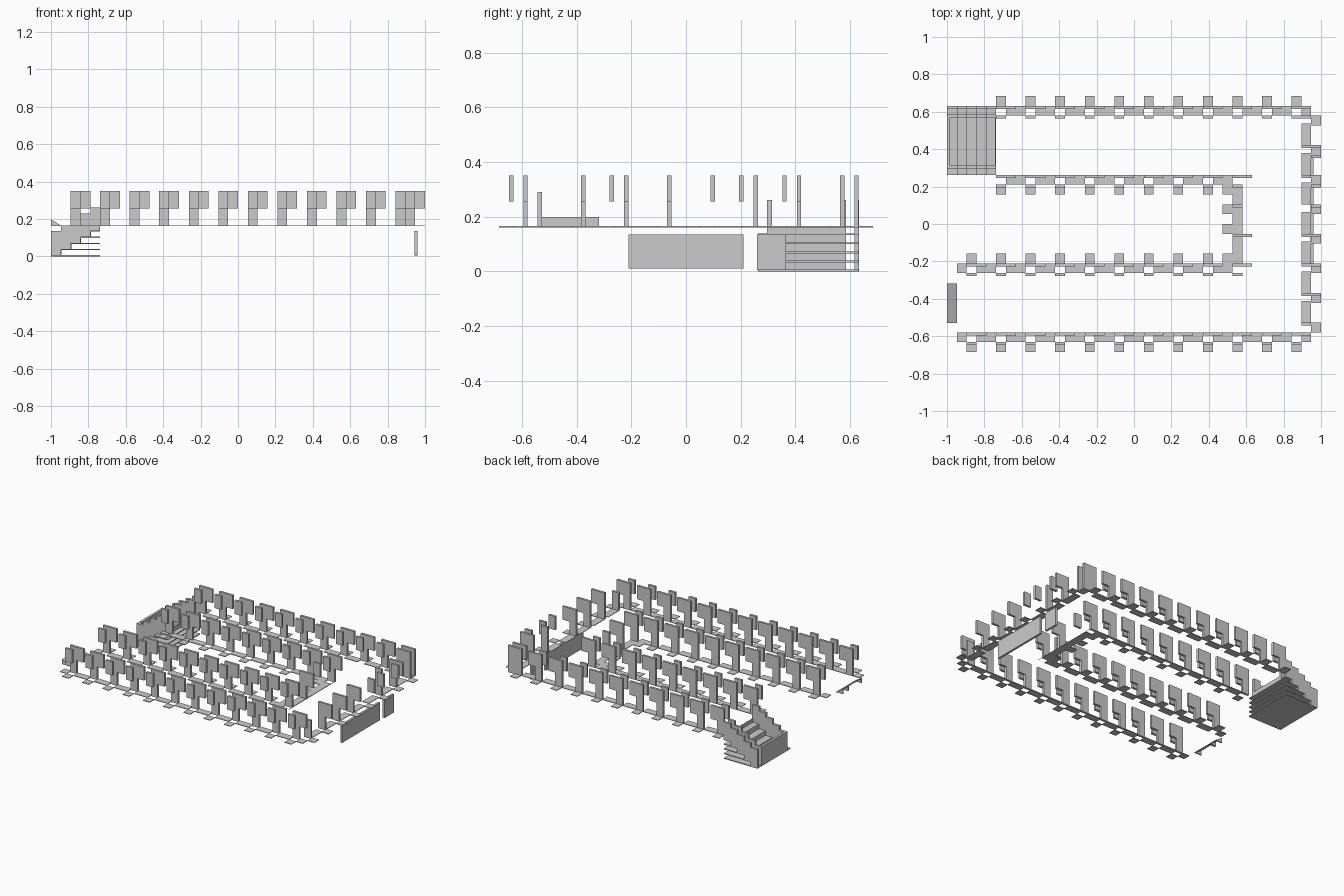
import bpy, bmesh
from mathutils import Matrix, Vector

if "Cube" in bpy.data.objects:
    bpy.data.objects.remove(bpy.data.objects["Cube"])

U = 2 / 38          # grid unit
T = 0.016           # panel thickness
Z0, Z1, Z2 = 0.163, 0.255, 0.35   # floor, underside of raised panels, top


def make(name, boxes):
    """One object from a list of (x0, x1, y0, y1, z0, z1) boxes."""
    bm = bmesh.new()
    for x0, x1, y0, y1, z0, z1 in boxes:
        m = Matrix.Translation(((x0 + x1) / 2, (y0 + y1) / 2, (z0 + z1) / 2))
        m = m @ Matrix.Diagonal((x1 - x0, y1 - y0, z1 - z0, 1))
        bmesh.ops.create_cube(bm, size=1, matrix=m)
    finish(name, bm)


def finish(name, bm):
    me = bpy.data.meshes.new(name)
    bm.to_mesh(me)
    bm.free()
    bpy.context.collection.objects.link(bpy.data.objects.new(name, me))


def prism(name, pts, spans):
    """Extrude an x-z profile across each (y0, y1) span."""
    bm = bmesh.new()
    for y0, y1 in spans:
        a = [bm.verts.new((x, y0, z)) for x, z in pts]
        b = [bm.verts.new((x, y1, z)) for x, z in pts]
        bm.faces.new(a)
        bm.faces.new(b[::-1])
        for i in range(len(pts)):
            bm.faces.new((a[i - 1], a[i], b[i], b[i - 1]))
    bmesh.ops.recalc_face_normals(bm, faces=bm.faces)
    finish(name, bm)


def long_wall(name, ytop, k0, k1, xa, xb, side):
    """Walkway along x; side is the direction of the outer floor squares."""
    ybot = ytop - U
    floor = [(xa, xb, ytop - T, ytop, Z0 - .002, Z0 + .002)]
    tall, raised = [], []
    x = xa
    for k in range(k0, k1 + 1):
        s = -1 + (2 + 3 * k) * U
        # the floor is open beside each raised panel
        if s > x:
            floor.append((x, s, ybot, ytop - T, Z0 - .002, Z0 + .002))
        x = s + U
        sq = (ytop, ytop + U) if side > 0 else (ybot - U, ybot)
        floor.append((s, s + U, *sq, Z0 - .002, Z0 + .002))
        tall.append((s, s + U, ytop - T, ytop, Z0, Z2))
        # upper arm beside the tall panel, and the separate raised panel
        raised.append((s + U, s + 2 * U, ytop - T, ytop, Z1, Z2))
        raised.append((s, s + U, ybot - T, ybot, Z1, Z2))
    if x < xb:
        floor.append((x, xb, ybot, ytop - T, Z0 - .002, Z0 + .002))
    make(name + "_floor", floor)
    make(name + "_tall_panels", tall)
    make(name + "_raised_panels", raised)


# Long walkways: outer pair and inner pair
long_wall("outer_back", 12 * U, 1, 11, -1 + 5 * U, 18 * U, 1)
long_wall("outer_front", -11 * U, 0, 11, -1 + U, 18 * U, -1)
long_wall("inner_back", 5 * U, 1, 9, -1 + 5 * U, 11 * U, -1)
long_wall("inner_front", -4 * U, 0, 9, -1 + U, 11 * U, 1)

# Outer end walkway
x0, x1, x2 = 17 * U, 18 * U, 19 * U
floor, tall, raised = [], [], []
for i in range(7):
    y = (-10 + 3 * i) * U
    floor.append((x0, x1, y, y + 2.2 * U, Z0 - .002, Z0 + .002))
for i in range(8):
    y = (-11 + 3 * i) * U
    floor.append((x1, x2, y, y + U, Z0 - .002, Z0 + .002))
for y in (-7, -4, -1, 5, 8, 11, 12):
    tall.append((x0, x1, y * U - T, y * U, Z0, Z2))
for y in (-7, -4, -1, 2, 4, 7, 8):
    raised.append((x1, x2, y * U - T, y * U, Z1, Z2))
tall.append((x0, x1, -10 * U - T, -10 * U, Z0, 0.29))
make("outer_end_floor", floor)
make("outer_end_tall_panels", tall)
make("outer_end_raised_panels", raised)

# Inner end walkway
floor = [(10 * U, 11 * U, -4 * U, 4 * U, Z0 - .002, Z0 + .002)]
for y in (-4, -1, 1, 3):
    floor.append((9 * U, 10 * U, y * U, y * U + U, Z0 - .002, Z0 + .002))
make("inner_end_floor", floor)
make("inner_end_tall_panels", [(10 * U, 11 * U, -U - T, -U, Z0, Z2)])
make("inner_end_raised_panels", [(11 * U, 12 * U, -U - T, -U, Z1, Z2),
                                 (10 * U, 11 * U, 2 * U - T, 2 * U, Z1, Z2)])

# Hanging wall panels under the outer end
make("hanging_wall", [(0.945, 0.96, -0.21, 0.21, 0.01, 0.135),
                      (0.945, 0.96, 0.26, 0.365, 0.005, 0.135)])

# Staircase: stacked slabs, front wall, risers, stepped side boards
R = 0.033
make("stair_slabs", [(-1 + i * U, -1 + 5 * U, 5 * U, 12 * U, i * R, i * R + 0.006)
                     for i in range(5)])
make("stair_front_wall", [(-1, -1 + T, 0.30, 0.585, 0, 0.135)])
make("stair_risers", [(-1 + i * U, -1 + i * U + .004, 0.315, 0.57, i * R - R, i * R)
                      for i in range(1, 5)])
make("stair_landing_edge", [(-1 + 5 * U - .006, -1 + 5 * U, 0.297, 0.585, 0.135, Z0)])
low = []
for i in range(5):
    low += [(-1 + i * U, i * R), (-1 + (i + 1) * U, i * R)]
top = [(-1 + 5 * U, 0.26), (-1 + 4 * U, 0.26), (-1 + 4 * U, 0.23), (-1 + 3 * U, 0.23),
       (-1 + 3 * U, 0.20), (-1 + 2 * U, 0.20), (-1 + 2 * U, 0.165), (-1 + U, 0.165),
       (-1 + U, 0.135), (-1, 0.135)]
prism("stair_side_boards", low + top, [(0.297, 0.315), (0.569, 0.585), (0.616, 0.632)])

# Small sloped ramp at the open end
prism("ramp_gussets", [(-1, Z0), (-1 + U, Z0), (-1, 0.198)],
      [(-0.53, -0.522), (-0.39, -0.375), (-0.326, -0.318)])
prism("ramp_deck", [(-1, 0.198), (-1 + U, Z0 + .002), (-1 + U, Z0 - .002), (-1, 0.193)],
      [(-0.53, -0.318)])
